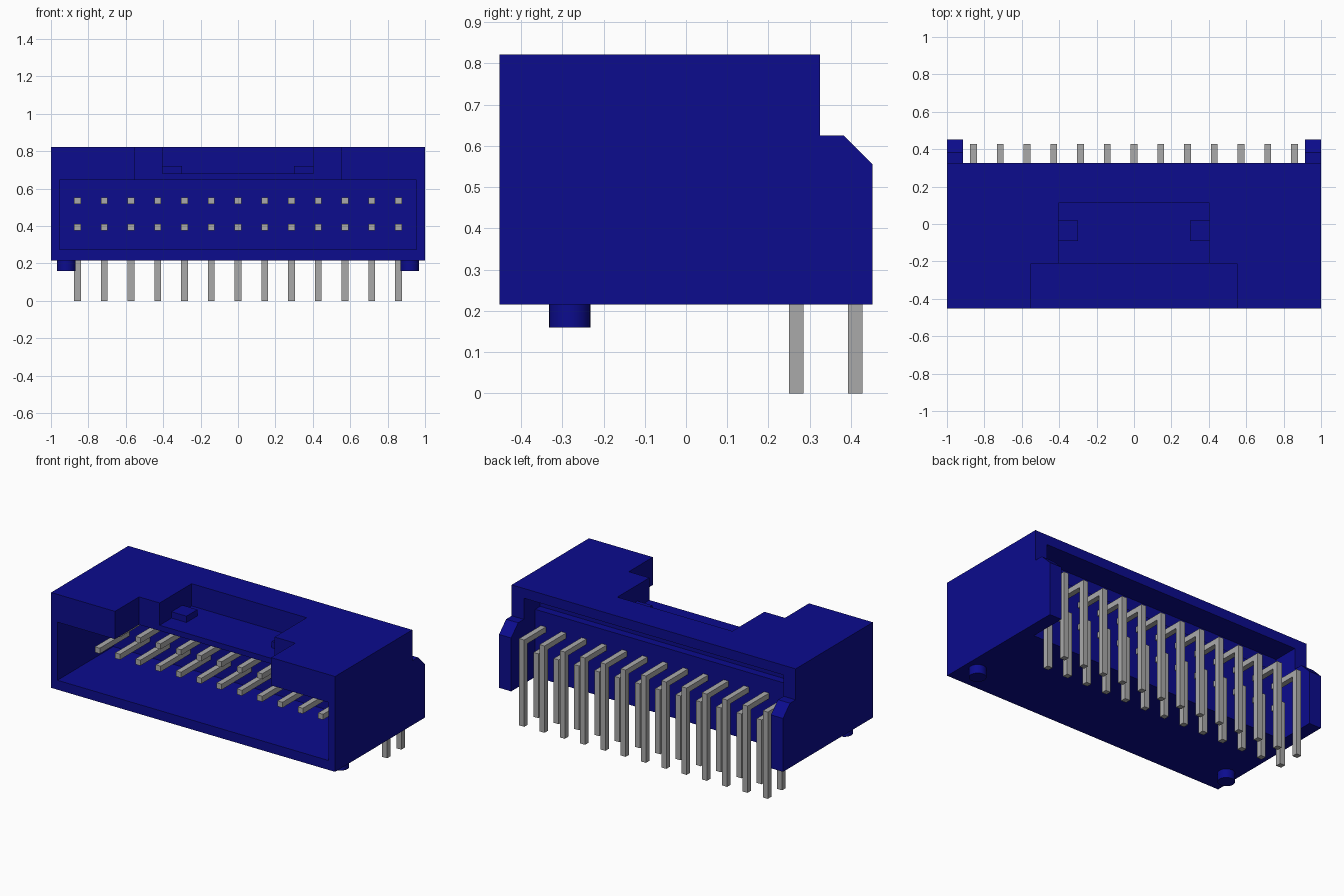
import bpy, bmesh, math

cube = bpy.data.objects.get("Cube")
if cube:
    bpy.data.objects.remove(cube, do_unlink=True)


def material(name, rgb):
    m = bpy.data.materials.new(name)
    m.use_nodes = True
    m.diffuse_color = (*rgb, 1)
    bsdf = m.node_tree.nodes["Principled BSDF"]
    bsdf.inputs["Base Color"].default_value = (*rgb, 1)
    bsdf.inputs["Roughness"].default_value = 0.6
    return m


BLUE = material("housing blue", (0.0035, 0.0035, 0.27))
GREY = material("pin grey", (0.40, 0.40, 0.40))


def finish(bm, name, mat):
    bmesh.ops.recalc_face_normals(bm, faces=bm.faces)
    me = bpy.data.meshes.new(name)
    bm.to_mesh(me)
    bm.free()
    me.materials.append(mat)
    ob = bpy.data.objects.new(name, me)
    bpy.context.collection.objects.link(ob)
    return ob


def side_profile(name, points, x0, x1, mat):
    """Extrude a (y, z) outline along x."""
    bm = bmesh.new()
    face = bm.faces.new([bm.verts.new((x0, y, z)) for y, z in points])
    ext = bmesh.ops.extrude_face_region(bm, geom=[face])
    verts = [v for v in ext["geom"] if isinstance(v, bmesh.types.BMVert)]
    bmesh.ops.translate(bm, verts=verts, vec=(x1 - x0, 0, 0))
    return finish(bm, name, mat)


def box(name, x, y, z, mat):
    pts = [(y[0], z[0]), (y[1], z[0]), (y[1], z[1]), (y[0], z[1])]
    return side_profile(name, pts, x[0], x[1], mat)


def cut(target, x, y, z):
    """Subtract a box from the target and discard the cutter."""
    cutter = box("cutter", x, y, z, BLUE)
    cutter.hide_render = True
    mod = target.modifiers.new("cut", "BOOLEAN")
    mod.operation = "DIFFERENCE"
    mod.solver = "EXACT"
    mod.object = cutter
    bpy.context.view_layer.objects.active = target
    bpy.ops.object.modifier_apply(modifier=mod.name)
    bpy.data.objects.remove(cutter, do_unlink=True)


# Housing: side outline with chamfered rear cheeks
BASE, TOP = 0.215, 0.822
housing = side_profile("housing", [
    (-0.452, BASE), (0.452, BASE), (0.452, 0.555), (0.382, 0.625),
    (0.325, 0.625), (0.325, TOP), (-0.452, TOP)], -1, 1, BLUE)

cut(housing, (-0.955, 0.955), (-0.6, 0.11), (0.275, 0.645))    # front socket
cut(housing, (-0.55, 0.55), (-0.6, -0.21), (0.60, 1.0))        # front key slot
cut(housing, (-0.405, 0.405), (-0.3, 0.112), (0.68, 1.0))      # latch pocket
cut(housing, (-0.915, 0.915), (0.21, 0.6), (0.1, 0.76))        # rear opening
cut(housing, (-0.915, 0.915), (0.16, 0.3), (0.645, 0.76))      # rear upper groove

for side, s in (("left", 1), ("right", -1)):
    # Latch tabs in the pocket
    box(side + "_latch_tab", sorted((s * 0.30, s * 0.41)), (-0.09, 0.02),
        (0.675, 0.72), BLUE)
    # Round locating pegs under the housing
    bm = bmesh.new()
    bmesh.ops.create_cone(bm, cap_ends=True, segments=32, radius1=0.05,
                          radius2=0.05, depth=0.068)
    bmesh.ops.translate(bm, verts=bm.verts, vec=(s * 0.918, -0.282, 0.193))
    peg = finish(bm, side + "_locating_peg", BLUE)
    bpy.ops.object.select_all(action="DESELECT")
    peg.select_set(True)
    bpy.context.view_layer.objects.active = peg
    bpy.ops.object.shade_smooth_by_angle(angle=math.radians(35))

# Right-angle pins: the upper row bends further back than the lower row
W = 0.0175
for row, z, y in (("upper", 0.535, 0.41), ("lower", 0.392, 0.267)):
    for i in range(13):
        x = (i - 6) * 0.143
        side_profile(f"{row}_pin_{i + 1}", [
            (-0.19, z - W), (y - W, z - W), (y - W, 0), (y + W, 0),
            (y + W, z + W), (-0.19, z + W)], x - W, x + W, GREY)
